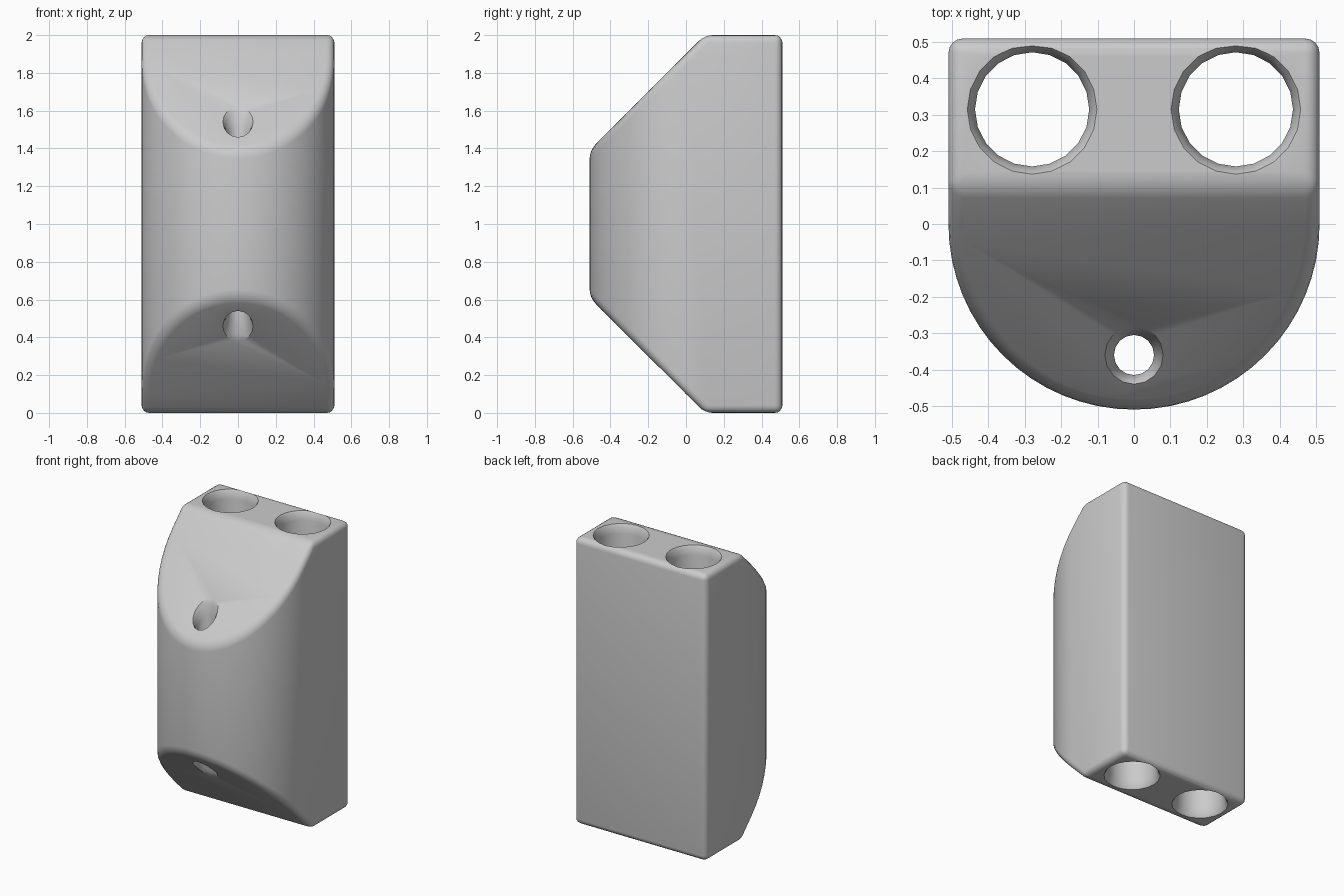
import bpy, bmesh, math
from mathutils import Vector

cube = bpy.data.objects.get("Cube")
if cube:
    bpy.data.objects.remove(cube, do_unlink=True)

HALF, HEIGHT = 0.51, 2.0

grey = bpy.data.materials.new("plain_grey")
grey.use_nodes = True
colour = (0.6, 0.6, 0.6, 1)
grey.diffuse_color = colour
grey.node_tree.nodes["Principled BSDF"].inputs["Base Color"].default_value = colour


def add_object(name, bm):
    bmesh.ops.recalc_face_normals(bm, faces=bm.faces)
    mesh = bpy.data.meshes.new(name)
    bm.to_mesh(mesh)
    bm.free()
    mesh.materials.append(grey)
    obj = bpy.data.objects.new(name, mesh)
    bpy.context.collection.objects.link(obj)
    return obj


def hole_cutter(name, x, y, rings, sides):
    """Flared tube; each ring is (radius, height, slope along y)."""
    bm = bmesh.new()
    loops = []
    for radius, z, slope in rings:
        loop = []
        for i in range(sides):
            a = math.tau * i / sides
            dy = radius * math.sin(a)
            loop.append(bm.verts.new((x + radius * math.cos(a), y + dy, z + slope * dy)))
        loops.append(loop)
    for low, high in zip(loops, loops[1:]):
        for i in range(sides):
            j = (i + 1) % sides
            bm.faces.new((low[i], low[j], high[j], high[i]))
    bm.faces.new(loops[0][::-1])
    bm.faces.new(loops[-1])
    obj = add_object(name, bm)
    obj.hide_render = True
    return obj


# Body: D-shaped column with a flat back and a round front
bm = bmesh.new()
steps = 32
outline = [(HALF, HALF), (-HALF, HALF)]
for i in range(steps + 1):
    a = math.pi + math.pi * i / steps
    outline.append((HALF * math.cos(a), HALF * math.sin(a)))
base = bm.faces.new([bm.verts.new((x, y, 0)) for x, y in outline])
column = bmesh.ops.extrude_face_region(bm, geom=[base])
top_verts = [g for g in column["geom"] if isinstance(g, bmesh.types.BMVert)]
bmesh.ops.translate(bm, verts=top_verts, vec=(0, 0, HEIGHT))

# Slanted cuts at the top and bottom of the front
for z, direction in ((HEIGHT, 1), (0, -1)):
    cut = bmesh.ops.bisect_plane(
        bm, geom=bm.verts[:] + bm.edges[:] + bm.faces[:], dist=1e-5,
        plane_co=(0, 0.1, z), plane_no=Vector((0, -1, direction)), clear_outer=True)
    rim = [g for g in cut["geom_cut"] if isinstance(g, bmesh.types.BMEdge)]
    bmesh.ops.holes_fill(bm, edges=rim, sides=0)
body = add_object("body", bm)

# Rounded outer edges
bevel = body.modifiers.new("rounded_edges", "BEVEL")
bevel.width = 0.04
bevel.segments = 4
bevel.limit_method = "ANGLE"
bevel.angle_limit = math.radians(25)
bevel.use_clamp_overlap = False

# Two wide bores and one narrow bore, all flared at the ends
wide = [(0.185, -0.01, 0), (0.168, 0.015, 0), (0.157, 0.06, 0),
        (0.157, 1.94, 0), (0.168, 1.985, 0), (0.185, 2.01, 0)]
narrow = [(0.1, 0.42, -1), (0.07, 0.48, -1), (0.055, 0.55, -1),
          (0.055, 1.45, 1), (0.07, 1.52, 1), (0.1, 1.58, 1)]
cutters = [hole_cutter("left_bore_cutter", 0.28, 0.315, wide, 20),
           hole_cutter("right_bore_cutter", -0.28, 0.315, wide, 20),
           hole_cutter("front_bore_cutter", 0, -0.36, narrow, 16)]
for cutter in cutters:
    mod = body.modifiers.new(cutter.name, "BOOLEAN")
    mod.operation = "DIFFERENCE"
    mod.solver = "EXACT"
    mod.object = cutter

bpy.ops.object.select_all(action="DESELECT")
bpy.context.view_layer.objects.active = body
body.select_set(True)
for mod in list(body.modifiers):
    bpy.ops.object.modifier_apply(modifier=mod.name)
for cutter in cutters:
    bpy.data.objects.remove(cutter, do_unlink=True)
bpy.ops.object.shade_smooth_by_angle(angle=math.radians(32))
